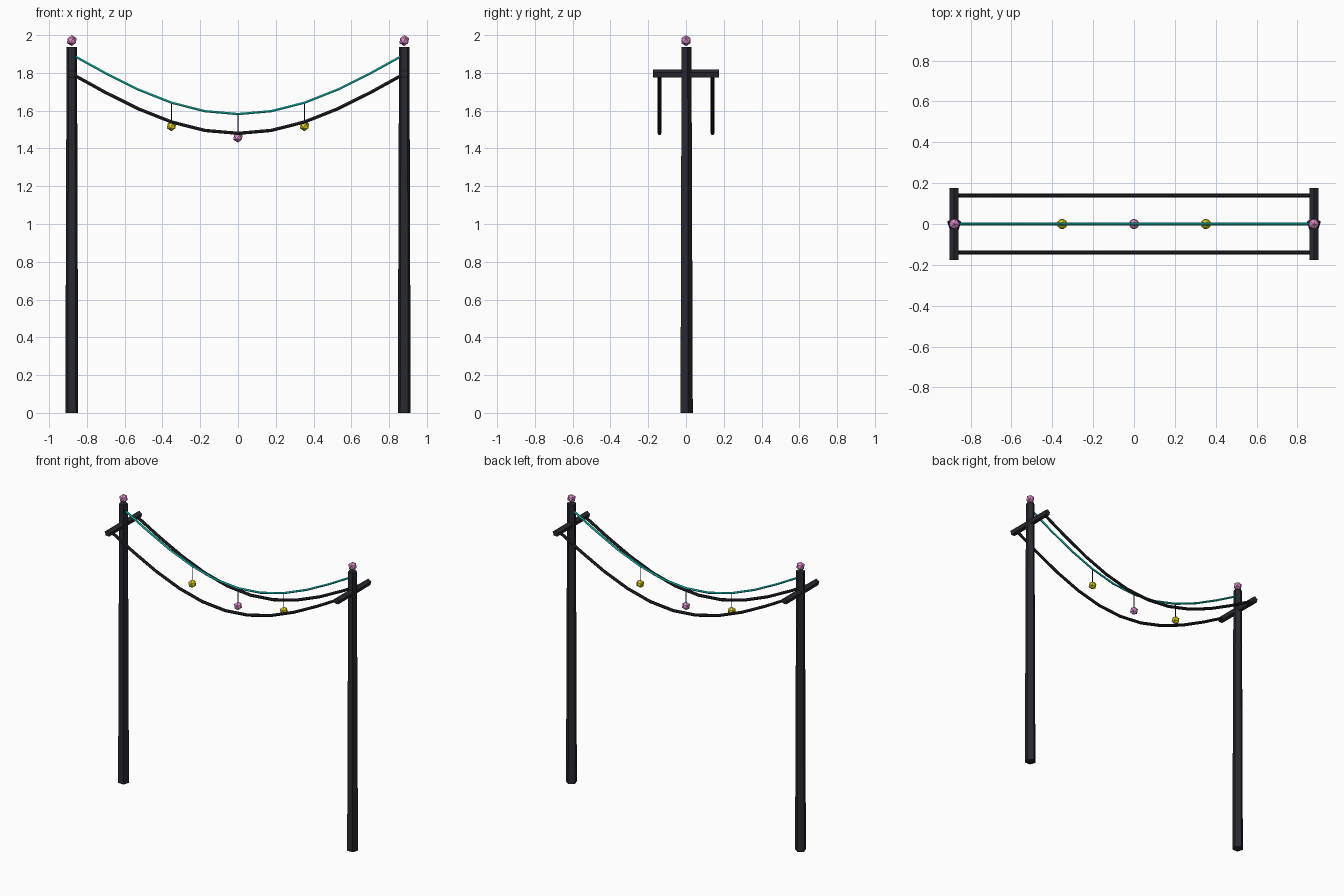
import bpy, bmesh, math
from mathutils import Vector

if "Cube" in bpy.data.objects:
    bpy.data.objects.remove(bpy.data.objects["Cube"])

SPAN = 0.88      # half distance between the posts
SAG = 0.315      # drop of every line at mid span


def material(name, rgb):
    m = bpy.data.materials.new(name)
    m.diffuse_color = (*rgb, 1)
    m.use_nodes = True
    m.node_tree.nodes["Principled BSDF"].inputs["Base Color"].default_value = m.diffuse_color
    return m


CHARCOAL = material("charcoal", (0.022, 0.022, 0.030))
BLACK = material("black_cable", (0.015, 0.015, 0.020))
TEAL = material("teal", (0.01, 0.72, 0.62))
PINK = material("pink", (0.76, 0.28, 0.64))
YELLOW = material("yellow", (0.74, 0.64, 0.01))


def finish(name, bm, mat):
    bmesh.ops.recalc_face_normals(bm, faces=bm.faces)
    mesh = bpy.data.meshes.new(name)
    bm.to_mesh(mesh)
    bm.free()
    mesh.materials.append(mat)
    ob = bpy.data.objects.new(name, mesh)
    bpy.context.collection.objects.link(ob)
    return ob


def tube(name, points, radii, sides, mat, side=Vector((0, 1, 0))):
    """Flat-sided tube through points lying in a plane perpendicular to side."""
    bm = bmesh.new()
    rings = []
    for i, p in enumerate(points):
        a, b = points[max(i - 1, 0)], points[min(i + 1, len(points) - 1)]
        up = side.cross((b - a).normalized())
        rings.append([bm.verts.new(p + radii[i] * (side * math.cos(w) + up * math.sin(w)))
                      for w in (math.tau * k / sides for k in range(sides))])
    for r, s in zip(rings, rings[1:]):
        for k in range(sides):
            n = (k + 1) % sides
            bm.faces.new((r[k], r[n], s[n], s[k]))
    bm.faces.new(rings[0])
    bm.faces.new(rings[-1])
    return finish(name, bm, mat)


def ball(name, loc, radius, mat):
    bm = bmesh.new()
    bmesh.ops.create_icosphere(bm, subdivisions=1, radius=radius)
    ob = finish(name, bm, mat)
    ob.location = loc


def sag_z(x, low):
    return low + SAG * (1 - math.cos(math.pi / 2 * x / SPAN))


def line(name, y, low, radius, mat):
    xs = [SPAN * (i / 5 - 1) for i in range(11)]
    pts = [Vector((x, y, sag_z(x, low))) for x in xs]
    tube(name, pts, [radius] * len(pts), 6, mat)


# Posts with crossarms and finials
for label, x in (("left", -SPAN), ("right", SPAN)):
    tube(f"{label}_post", [Vector((x, 0, 0)), Vector((x, 0, 1.937))], [0.036, 0.029], 5, CHARCOAL)
    tube(f"{label}_crossarm", [Vector((x, -0.175, 1.794)), Vector((x, 0.175, 1.794))],
         [0.023] * 2, 5, CHARCOAL, Vector((0, 0, 1)))
    ball(f"{label}_finial", (x, 0, 1.971), 0.029, PINK)

# Sagging lines
line("front_cable", -0.14, 1.480, 0.010, BLACK)
line("back_cable", 0.14, 1.480, 0.010, BLACK)
line("teal_garland", 0, 1.582, 0.007, TEAL)

# Hanging baubles on thin strings
for label, x, mat in (("left", -0.352, YELLOW), ("middle", 0, PINK), ("right", 0.352, YELLOW)):
    top = sag_z(x, 1.582)
    tube(f"{label}_string", [Vector((x, 0, top - 0.11)), Vector((x, 0, top))], [0.003] * 2, 4, BLACK)
    ball(f"{label}_bauble", (x, 0, top - 0.123), 0.028, mat)
